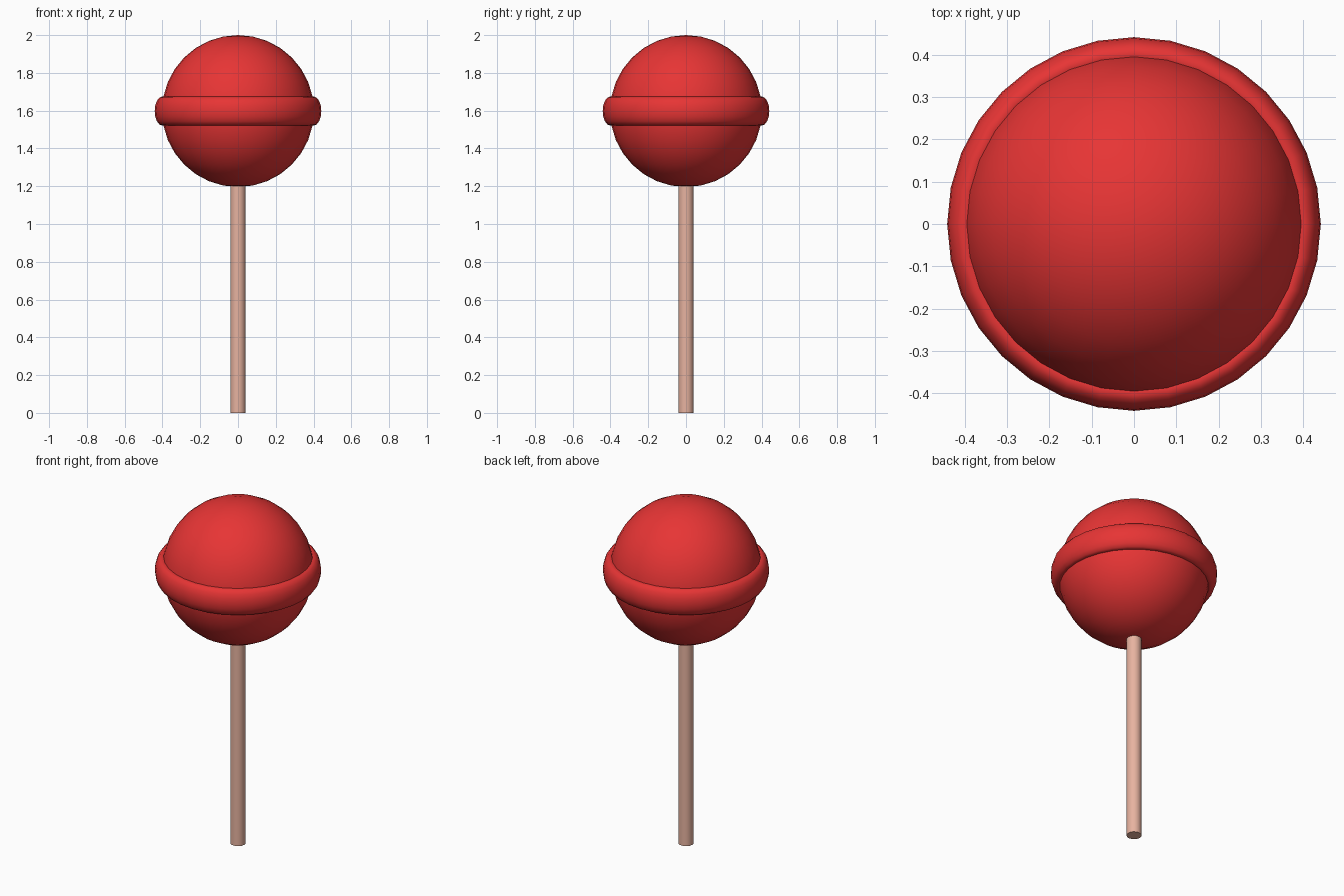
import bpy
import math

if "Cube" in bpy.data.objects:
    bpy.data.objects.remove(bpy.data.objects["Cube"])


def material(name, color):
    mat = bpy.data.materials.new(name)
    mat.diffuse_color = (*color, 1)
    mat.use_nodes = True
    mat.node_tree.nodes["Principled BSDF"].inputs["Base Color"].default_value = mat.diffuse_color
    return mat


def finish(name, mat, angle):
    obj = bpy.context.object
    obj.name = name
    obj.data.materials.append(mat)
    bpy.ops.object.transform_apply(location=False, rotation=False, scale=True)
    bpy.ops.object.shade_smooth_by_angle(angle=math.radians(angle))
    return obj


red = material("candy_red", (0.8, 0.035, 0.035))
tan = material("stick_tan", (0.8, 0.45, 0.35))
CANDY_Z = 1.598

# Candy ball
bpy.ops.mesh.primitive_uv_sphere_add(segments=32, ring_count=16, radius=0.402,
                                     location=(0, 0, CANDY_Z))
finish("candy_ball", red, 60)

# Rounded band around the equator, taller than it is thick
bpy.ops.mesh.primitive_torus_add(major_segments=32, minor_segments=16,
                                 major_radius=0.401, minor_radius=0.04,
                                 location=(0, 0, CANDY_Z))
bpy.context.object.scale.z = 1.92
finish("candy_band", red, 60)

# Stick, its top pushed slightly into the ball
bpy.ops.mesh.primitive_cylinder_add(vertices=16, radius=0.04, depth=1.22,
                                    location=(0, 0, 0.61))
finish("stick", tan, 40)
